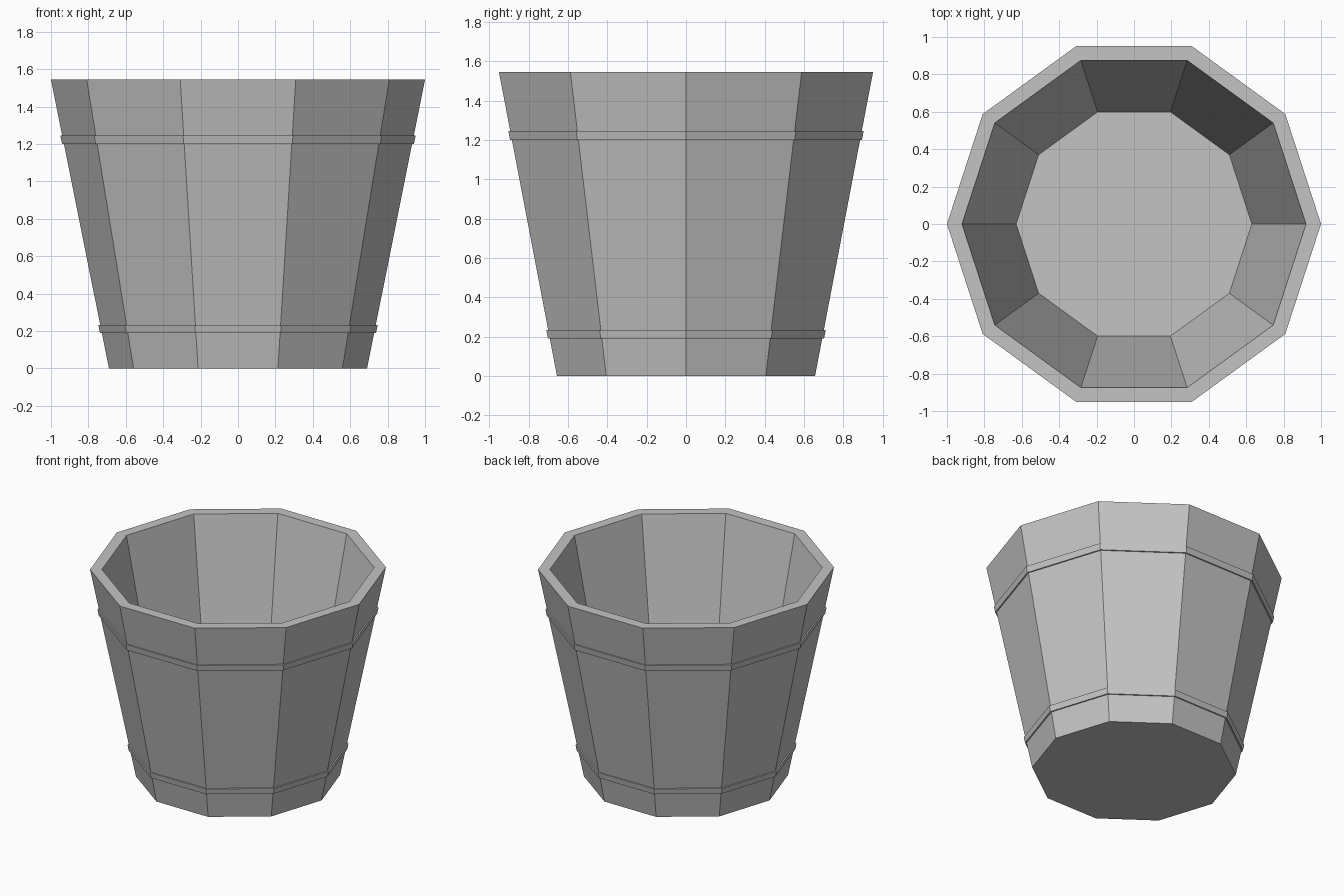
import bpy
import bmesh
from math import cos, sin, tau

SIDES = 10
HEIGHT = 1.545
BASE_R, RIM_R = 0.69, 1.0
WALL = 0.08
FLOOR_Z = 0.1

cube = bpy.data.objects.get("Cube")
if cube:
    bpy.data.objects.remove(cube, do_unlink=True)

grey = bpy.data.materials.new("plain grey")
grey.use_nodes = True
colour = (0.55, 0.55, 0.55, 1)
grey.diffuse_color = colour
grey.node_tree.nodes["Principled BSDF"].inputs["Base Color"].default_value = colour


def outer_radius(z):
    return BASE_R + (RIM_R - BASE_R) * z / HEIGHT


def lathe(name, profile, closed):
    """Spin a (radius, z) profile into a flat-sided ring; open ends are capped."""
    bm = bmesh.new()
    rings = [[bm.verts.new((r * cos(tau * i / SIDES), r * sin(tau * i / SIDES), z))
              for i in range(SIDES)] for r, z in profile]
    pairs = list(zip(rings, rings[1:]))
    if closed:
        pairs.append((rings[-1], rings[0]))
    else:
        bm.faces.new(rings[0])
        bm.faces.new(rings[-1])
    for low, high in pairs:
        for i in range(SIDES):
            j = (i + 1) % SIDES
            bm.faces.new((low[i], low[j], high[j], high[i]))
    bmesh.ops.recalc_face_normals(bm, faces=bm.faces)
    mesh = bpy.data.meshes.new(name)
    bm.to_mesh(mesh)
    bm.free()
    mesh.materials.append(grey)
    obj = bpy.data.objects.new(name, mesh)
    bpy.context.collection.objects.link(obj)
    return obj


# Tapered bucket with a thick wall and a raised inner floor
lathe("bucket_body", [
    (BASE_R, 0), (RIM_R, HEIGHT), (RIM_R - WALL, HEIGHT),
    (outer_radius(FLOOR_Z) - WALL, FLOOR_Z)], closed=False)

# Thin hoops that follow the slope of the wall
for name, bottom, top in (("lower_hoop", 0.19, 0.233), ("upper_hoop", 1.2, 1.245)):
    lathe(name, [(outer_radius(z) + offset, z) for z, offset in
                 ((bottom, -0.02), (bottom, 0.01), (top, 0.01), (top, -0.02))],
          closed=True)
